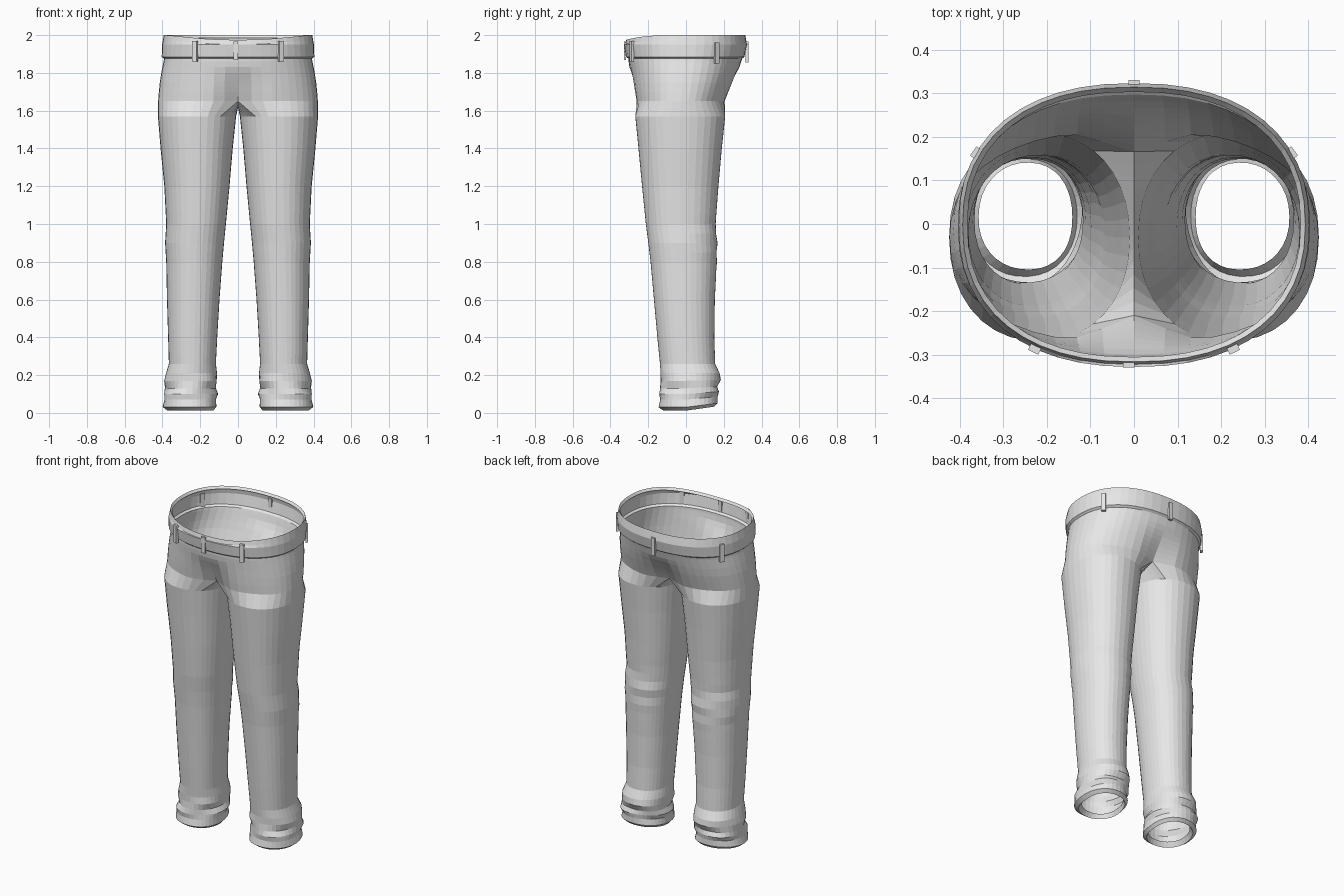
import bpy, bmesh, math
from math import sin, cos, pi, exp

cube = bpy.data.objects.get("Cube")
if cube:
    bpy.data.objects.remove(cube, do_unlink=True)

fabric = bpy.data.materials.new("plain grey fabric")
fabric.use_nodes = True
GREY = (0.8, 0.8, 0.8, 1)
fabric.diffuse_color = GREY
fabric.node_tree.nodes["Principled BSDF"].inputs["Base Color"].default_value = GREY

OUTER, INNER = 24, 12          # segments round the outside and the inseam
SPLIT = math.radians(125)      # where the inseam part of a leg ring starts

# leg sections: height, inseam x, outside x, front y, back y
LEG = [(0.04, 0.14, 0.355, -0.105, 0.14), (0.012, 0.13, 0.375, -0.12, 0.15),
       (0.03, 0.113, 0.398, -0.145, 0.168), (0.07, 0.118, 0.39, -0.14, 0.165),
       (0.1, 0.11, 0.396, -0.14, 0.175), (0.13, 0.118, 0.385, -0.132, 0.17),
       (0.17, 0.11, 0.388, -0.136, 0.182), (0.21, 0.112, 0.382, -0.135, 0.178),
       (0.26, 0.117, 0.366, -0.138, 0.155), (0.4, 0.11, 0.37, -0.152, 0.15),
       (0.6, 0.098, 0.376, -0.17, 0.153), (0.8, 0.083, 0.38, -0.188, 0.163),
       (0.9, 0.074, 0.386, -0.2, 0.165), (1.0, 0.064, 0.38, -0.213, 0.157),
       (1.2, 0.045, 0.39, -0.233, 0.172), (1.4, 0.028, 0.41, -0.252, 0.19),
       (1.57, 0.01, 0.424, -0.269, 0.208)]

# hip sections: height, half width, front y, back y
HIP = [(1.65, 0.423, -0.276, 0.218), (1.7, 0.419, -0.283, 0.237),
       (1.75, 0.414, -0.289, 0.256), (1.8, 0.406, -0.295, 0.273),
       (1.86, 0.394, -0.304, 0.292), (1.875, 0.392, -0.305, 0.297),
       (1.885, 0.404, -0.318, 0.309), (1.95, 0.402, -0.328, 0.323),
       (2.0, 0.393, -0.316, 0.314), (1.985, 0.382, -0.305, 0.303)]


def power(v, p):
    return math.copysign(abs(v) ** p, v)


def refine(table, step):
    """Insert evenly spaced sections between the given ones."""
    rows = [table[0]]
    for a, b in zip(table, table[1:]):
        n = max(1, round((b[0] - a[0]) / step))
        for i in range(1, n + 1):
            rows.append(tuple(p + (q - p) * i / n for p, q in zip(a, b)))
    return rows


def leg_ring(z, x0, x1, y0, y1):
    angles = [-SPLIT + 2 * SPLIT * i / OUTER for i in range(OUTER)]
    angles += [SPLIT + 2 * (pi - SPLIT) * i / INNER for i in range(INNER)]
    pts = []
    for a in angles:
        x = (x0 + x1) / 2 + (x1 - x0) / 2 * power(cos(a), 0.92)
        y = (y0 + y1) / 2 + (y1 - y0) / 2 * power(sin(a), 0.92)
        # bunched folds at the ankle and behind the knee
        fold = 0.006 * exp(-((z - 0.12) / 0.07) ** 2) * sin(3 * a + 50 * z)
        fold += 0.004 * exp(-((z - 0.9) / 0.1) ** 2) * sin(2 * a + 60 * z) * max(0, sin(a))
        lift = 0.15 * max(0, y) * max(0, 1 - z / 0.2)
        pts.append((max(0.004, x + fold * cos(a)), y + fold * sin(a), z + lift))
    return pts


def hip_arc(z, w, y0, y1):
    pts = []
    fade = max(0, (1.82 - z) / 0.17)
    for i in range(OUTER + 1):
        a = -pi / 2 + pi * i / OUTER
        x = 0 if i in (0, OUTER) else w * power(cos(a), 0.87)
        y = (y0 + y1) / 2 + (y1 - y0) / 2 * power(sin(a), 0.87)
        y *= 1 - 0.24 * fade * exp(-(x / 0.09) ** 2)      # crease at the middle seam
        dip = 0.025 * max(0, -sin(a)) ** 3 if z > 1.96 else 0
        pts.append((x, y, z - dip))
    return pts


# one half of the trousers, mirrored across the middle seam
bm = bmesh.new()


def add_row(points):
    return [bm.verts.new(p) for p in points]


def bridge(low, high):
    for i in range(len(low) - 1):
        bm.faces.new((low[i], low[i + 1], high[i + 1], high[i]))


legs = [add_row(leg_ring(*s)) for s in refine(LEG, 0.045)]
for low, high in zip(legs, legs[1:]):
    bridge(low + low[:1], high + high[:1])
hips = [add_row(hip_arc(*s)) for s in refine(HIP, 0.03)]
for low, high in zip(hips, hips[1:]):
    bridge(low, high)

# crotch curve joins the inseam to the middle seam
front, back = hips[0][0], hips[0][-1]
crotch = [back]
for i in range(1, INNER):
    t = i / INNER
    y = back.co.y + (front.co.y - back.co.y) * t
    crotch.append(bm.verts.new((0, y, front.co.z - 0.035 * sin(pi * t))))
crotch.append(front)
bridge(legs[-1] + legs[-1][:1], hips[0] + crotch[1:])

mesh = bpy.data.meshes.new("trousers")
bm.to_mesh(mesh)
bm.free()
mesh.materials.append(fabric)
trousers = bpy.data.objects.new("trousers", mesh)
bpy.context.collection.objects.link(trousers)
mirror = trousers.modifiers.new("mirror", "MIRROR")
mirror.use_clip = True
mirror.merge_threshold = 0.0005


def strip(name, x, y, z, size, turn, tilt=0):
    """A small sewn-on strip of cloth facing outwards."""
    bpy.ops.mesh.primitive_cube_add(size=1, location=(x, y, z), rotation=(0, tilt, turn))
    ob = bpy.context.object
    ob.name = name
    ob.scale = size
    ob.data.materials.append(fabric)


# belt loops and fly
LOOP = (0.016, 0.026, 0.11)
for side, s in (("left", 1), ("right", -1)):
    strip("front_belt_loop_" + side, s * 0.228, -0.287, 1.915, LOOP, math.atan2(-3, s * 1.4))
    strip("back_belt_loop_" + side, s * 0.362, 0.163, 1.905, LOOP, math.atan2(1.6, s * 2.2))
strip("back_belt_loop_middle", 0, 0.322, 1.91, LOOP, pi / 2)
strip("fly_flap", -0.012, -0.323, 1.917, (0.012, 0.026, 0.1), -pi / 2)
